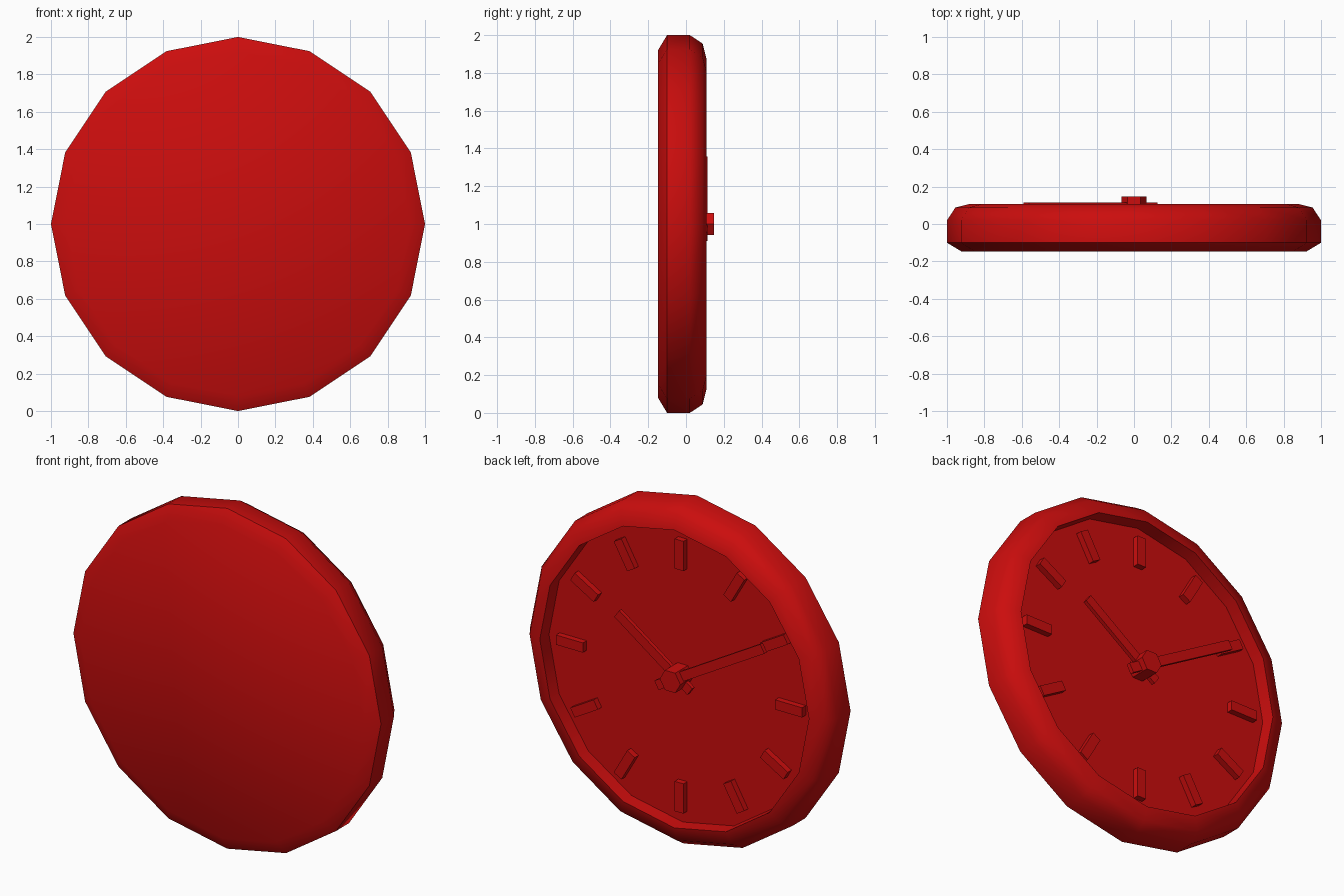
import bpy
import bmesh
from math import sin, cos, pi, radians
from mathutils import Matrix, Vector

default = bpy.data.objects.get("Cube")
if default:
    bpy.data.objects.remove(default, do_unlink=True)

red = bpy.data.materials.new("clock_red")
red.use_nodes = True
red.diffuse_color = (0.6, 0.004, 0.004, 1)
red.node_tree.nodes["Principled BSDF"].inputs["Base Color"].default_value = red.diffuse_color

CENTRE = Vector((0, 0, 1))


def finish(name, bm):
    """Turn a bmesh into a red object at the clock centre."""
    bmesh.ops.recalc_face_normals(bm, faces=bm.faces)
    mesh = bpy.data.meshes.new(name)
    bm.to_mesh(mesh)
    bm.free()
    mesh.materials.append(red)
    obj = bpy.data.objects.new(name, mesh)
    obj.location = CENTRE
    bpy.context.collection.objects.link(obj)
    return obj


def lathe(name, profile, sides, sharp=(), smooth=True):
    """Spin (radius, y) points around the y axis and cap both ends."""
    bm = bmesh.new()
    rings = []
    for r, y in profile:
        angles = [2 * pi * i / sides for i in range(sides)]
        rings.append([bm.verts.new((r * cos(a), y, r * sin(a))) for a in angles])
    for a, b in zip(rings, rings[1:]):
        for i in range(sides):
            j = (i + 1) % sides
            bm.faces.new((a[i], a[j], b[j], b[i]))
    bm.faces.new(rings[0])
    bm.faces.new(rings[-1])
    for f in bm.faces:
        f.smooth = smooth
    for k in sharp:
        for i in range(sides):
            bm.edges.get((rings[k][i], rings[k][(i + 1) % sides])).smooth = False
    return finish(name, bm)


def radial_bar(name, angle, start, end, width, y0, y1):
    """Box from radius start to end; the angle is clockwise as read on the dial."""
    bm = bmesh.new()
    bmesh.ops.create_cube(bm, size=1)
    size = Matrix.Diagonal((width, y1 - y0, end - start, 1))
    move = Matrix.Translation((0, (y0 + y1) / 2, (start + end) / 2))
    turn = Matrix.Rotation(radians(-angle), 4, "Y")
    bm.transform(turn @ move @ size)
    return finish(name, bm)


# Case with chamfered closed side, rounded rim and recessed dial
lathe("clock_case",
      [(0.92, -0.148), (1, -0.1), (1, 0.02), (0.955, 0.088),
       (0.875, 0.108), (0.87, 0.03)],
      16, sharp=(1, 4, 5))

# Hour markers
for hour in range(12):
    radial_bar(f"hour_marker_{hour + 1}", hour * 30, 0.625, 0.8, 0.057, 0.025, 0.065)

# Hands, the dial faces +y so clockwise runs towards -x
radial_bar("hour_hand", 305, -0.105, 0.475, 0.055, 0.065, 0.088)
radial_bar("minute_hand", 60, -0.13, 0.665, 0.055, 0.09, 0.114)

# Six-sided hub through the hands
lathe("hub", [(0.067, 0.025), (0.067, 0.148)], 6, smooth=False)
